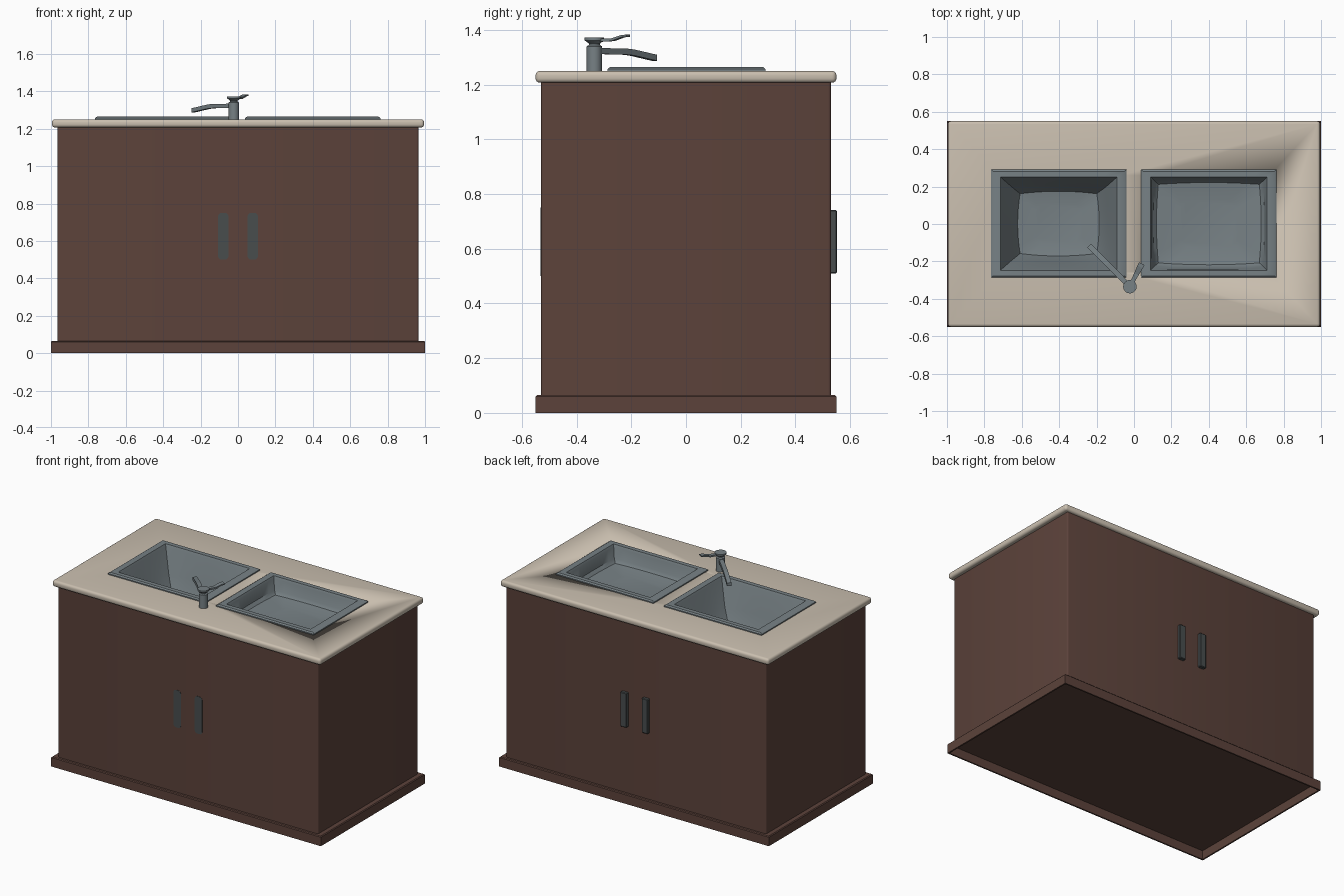
import bpy, bmesh, math
from mathutils import Vector

if "Cube" in bpy.data.objects:
    bpy.data.objects.remove(bpy.data.objects["Cube"])


def material(name, rgb):
    m = bpy.data.materials.new(name)
    m.diffuse_color = (*rgb, 1)
    m.use_nodes = True
    m.node_tree.nodes["Principled BSDF"].inputs["Base Color"].default_value = m.diffuse_color
    return m


WOOD = material("dark brown wood", (0.107, 0.055, 0.043))
STONE = material("beige stone", (0.59, 0.52, 0.43))
METAL = material("grey metal", (0.185, 0.22, 0.235))
DARK = material("dark handle metal", (0.065, 0.075, 0.076))


def finish(bm, name, mat, smooth=True):
    bmesh.ops.recalc_face_normals(bm, faces=bm.faces)
    me = bpy.data.meshes.new(name)
    bm.to_mesh(me)
    bm.free()
    ob = bpy.data.objects.new(name, me)
    bpy.context.collection.objects.link(ob)
    me.materials.append(mat)
    if smooth:
        bpy.ops.object.select_all(action='DESELECT')
        ob.select_set(True)
        bpy.context.view_layer.objects.active = ob
        bpy.ops.object.shade_smooth_by_angle(angle=math.radians(35))
    return ob


def box(name, mat, x0, x1, y0, y1, z0, z1, bevel=0, segs=2, edges=None, drop=None):
    """Box; edges picks which edges to bevel, drop picks faces to delete."""
    bm = bmesh.new()
    bmesh.ops.create_cube(bm, size=1)
    for v in bm.verts:
        v.co = Vector(((x0 + x1) / 2 + v.co.x * (x1 - x0),
                       (y0 + y1) / 2 + v.co.y * (y1 - y0),
                       (z0 + z1) / 2 + v.co.z * (z1 - z0)))
    if drop:
        bm.normal_update()
        bmesh.ops.delete(bm, geom=[f for f in bm.faces if drop(f)], context='FACES_ONLY')
    if bevel:
        es = [e for e in bm.edges if edges is None or edges(e)]
        bmesh.ops.bevel(bm, geom=es, offset=bevel, segments=segs, profile=0.5, affect='EDGES')
    return finish(bm, name, mat)


def vertical(e):
    return abs(e.verts[0].co.z - e.verts[1].co.z) > 0.01


# cabinet body, with open top hidden under the counter
box("cabinet_body", WOOD, -0.965, 0.965, -0.53, 0.53, 0.06, 1.21, 0.01, 3,
    edges=vertical, drop=lambda f: f.normal.z > 0.9)

# plinth: hollow skirt, closed at its upper side
bm = bmesh.new()
rings = []
for hx, hy, z in [(0.99, 0.54, 0.058), (0.99, 0.54, 0), (1, 0.55, 0),
                  (1, 0.55, 0.06), (0.995, 0.545, 0.065), (0.96, 0.525, 0.065)]:
    rings.append([bm.verts.new((sx * hx, sy * hy, z))
                  for sx, sy in ((-1, -1), (1, -1), (1, 1), (-1, 1))])
for a, b in zip(rings, rings[1:]):
    for i in range(4):
        bm.faces.new((a[i], a[(i + 1) % 4], b[(i + 1) % 4], b[i]))
bm.faces.new(rings[0])
bm.faces.new(rings[-1])
finish(bm, "plinth", WOOD)

# counter slab with rounded rim and two openings
counter = box("counter", STONE, -0.995, 0.995, -0.55, 0.55, 1.207, 1.25, 0.016, 4)
for sx in (-1, 1):
    cut = box("cutter", STONE, sx * 0.4 - 0.325, sx * 0.4 + 0.325, -0.26, 0.26, 1.1, 1.4)
    cut.hide_render = True
    mod = counter.modifiers.new("opening", 'BOOLEAN')
    mod.operation = 'DIFFERENCE'
    mod.solver = 'EXACT'
    mod.object = cut
    bpy.ops.object.select_all(action='DESELECT')
    bpy.context.view_layer.objects.active = counter
    counter.select_set(True)
    bpy.ops.object.modifier_move_to_index(modifier=mod.name, index=0)
    bpy.ops.object.modifier_apply(modifier=mod.name)
    bpy.data.objects.remove(cut)


# sinks: lofted rectangular rings with bowed sides
def sink(name, cx, sections):
    n = 8
    bm = bmesh.new()
    rings = []
    for ox, hx, hy, z, bow in sections:
        ring = []
        corners = [(-1, -1), (1, -1), (1, 1), (-1, 1)]
        for k in range(4):
            a, b = corners[k], corners[(k + 1) % 4]
            for i in range(n):
                t = i / n
                u = a[0] + (b[0] - a[0]) * t
                v = a[1] + (b[1] - a[1]) * t
                s = bow * 4 * t * (1 - t)
                if a[0] == b[0]:
                    u *= 1 + s / hx
                else:
                    v *= 1 + s / hy
                ring.append(bm.verts.new((cx + ox + u * hx, 0.002 + v * hy, z)))
        rings.append(ring)
    for a, b in zip(rings, rings[1:]):
        for i in range(4 * n):
            j = (i + 1) % (4 * n)
            bm.faces.new((a[i], a[j], b[j], b[i]))
    bm.faces.new(rings[-1])
    finish(bm, name, METAL)


rim = [(0, 0.362, 0.289, 1.248, 0), (0, 0.362, 0.289, 1.257, 0),
       (0, 0.352, 0.28, 1.264, 0), (0, 0.312, 0.25, 1.264, 0)]
sink("deep_sink", -0.402, rim + [(0, 0.305, 0.243, 1.25, 0), (0, 0.25, 0.195, 1.1, 0.01),
                                 (-0.002, 0.205, 0.16, 1.02, 0.013), (0, 0.12, 0.1, 1.01, 0.01)])
sink("shallow_sink", 0.4, rim + [(0, 0.305, 0.243, 1.25, 0), (0, 0.29, 0.228, 1.18, 0.008),
                                 (0, 0.27, 0.21, 1.16, 0.01), (0, 0.15, 0.12, 1.145, 0.01)])


# tap: turned body, then spout and lever swept as flat bars
TX, TY = -0.022, -0.335
bm = bmesh.new()
prof = [(0.028, 1.248), (0.028, 1.34), (0.02, 1.345), (0.02, 1.35),
        (0.036, 1.362), (0.036, 1.372)]
seg = 20
rings = [[bm.verts.new((TX + r * math.cos(i * math.tau / seg),
                        TY + r * math.sin(i * math.tau / seg), z)) for i in range(seg)]
         for r, z in prof]
for a, b in zip(rings, rings[1:]):
    for i in range(seg):
        bm.faces.new((a[i], a[(i + 1) % seg], b[(i + 1) % seg], b[i]))
bm.faces.new(rings[0])
bm.faces.new(rings[-1])
finish(bm, "tap_body", METAL)


def bar(name, end, stations):
    """Bar from tap axis toward end; stations = (fraction, z, half width, half height)."""
    start = Vector((TX, TY, 0))
    d = Vector((end[0], end[1], 0)) - start
    side = Vector((-d.y, d.x, 0)).normalized()
    bm = bmesh.new()
    rings = []
    for t, z, w, h in stations:
        c = start + d * t + Vector((0, 0, z))
        rings.append([bm.verts.new(c + side * w * a + Vector((0, 0, h * b)))
                      for a, b in ((-1, -1), (1, -1), (1, 1), (-1, 1))])
    for a, b in zip(rings, rings[1:]):
        for i in range(4):
            bm.faces.new((a[i], a[(i + 1) % 4], b[(i + 1) % 4], b[i]))
    bm.faces.new(rings[0])
    bm.faces.new(rings[-1])
    finish(bm, name, METAL, smooth=False)


bar("tap_spout", (-0.24, -0.115), [(0.05, 1.323, 0.014, 0.011), (0.55, 1.32, 0.014, 0.011),
                                   (0.65, 1.316, 0.014, 0.011), (1, 1.298, 0.014, 0.011)])
bar("tap_lever", (0.042, -0.212), [(0.1, 1.362, 0.01, 0.006), (0.55, 1.364, 0.013, 0.005),
                                   (0.85, 1.377, 0.016, 0.004), (1, 1.379, 0.016, 0.004)])

# handles: raised on the +y side, flat inlays on the -y side
for sx, side in ((-1, "left"), (1, "right")):
    x = sx * 0.079
    box("handle_" + side, DARK, x - 0.023, x + 0.023, 0.525, 0.552, 0.51, 0.742, 0.004, 1)
    box("front_inlay_" + side, DARK, x - 0.028, x + 0.028, -0.532, -0.527, 0.5, 0.75, 0.02, 4,
        edges=lambda e: abs(e.verts[0].co.y - e.verts[1].co.y) > 0.003)
